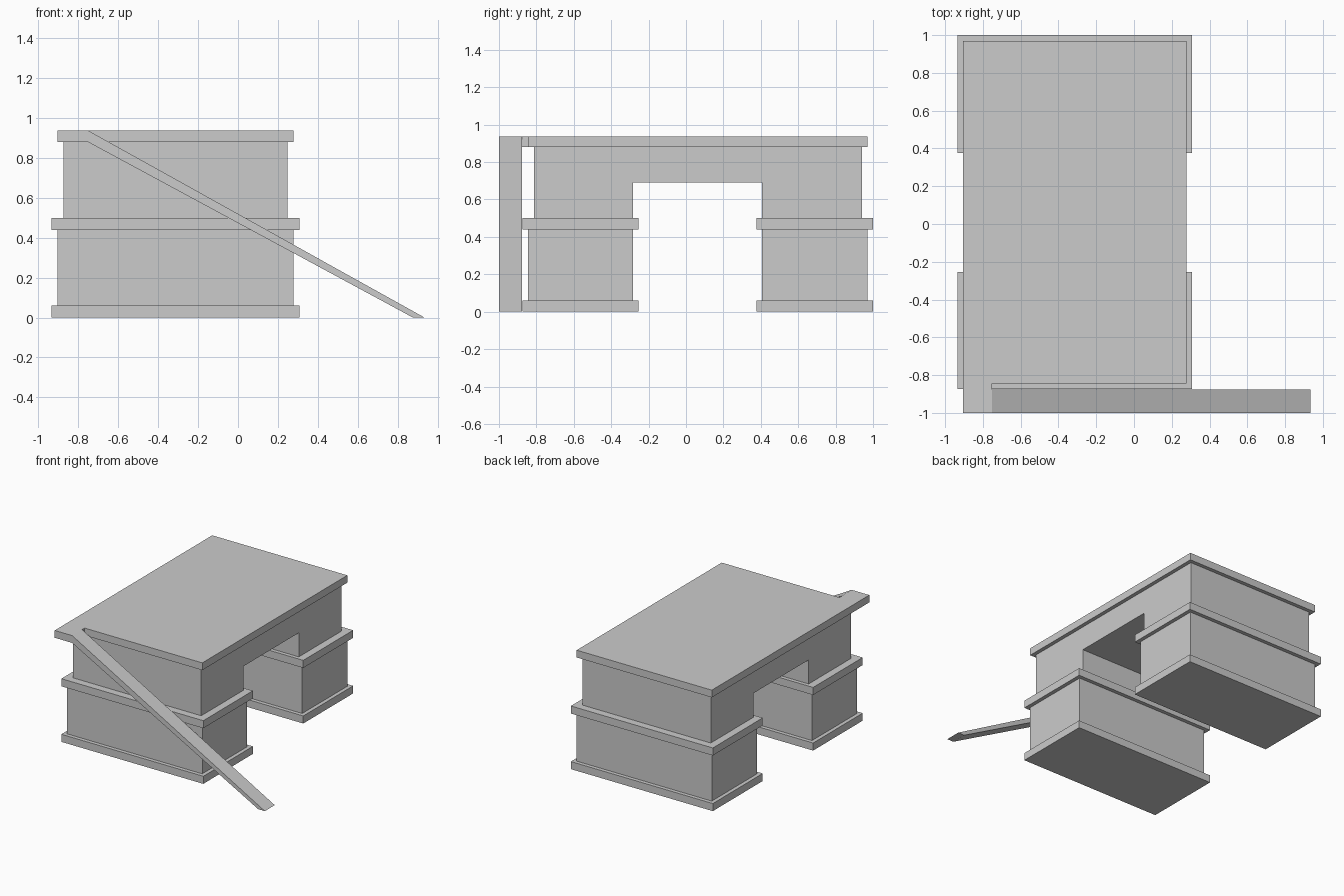
import bpy
import bmesh

cube = bpy.data.objects.get("Cube")
if cube:
    bpy.data.objects.remove(cube, do_unlink=True)

# Single plain grey
grey = bpy.data.materials.new("plain grey")
grey.use_nodes = True
colour = (0.6, 0.6, 0.6, 1)
grey.diffuse_color = colour
grey.node_tree.nodes["Principled BSDF"].inputs["Base Color"].default_value = colour


def prism(name, outline, depth, place):
    """Extrude a flat outline between two depths; place maps (a, b, depth) to xyz."""
    bm = bmesh.new()
    rings = [[bm.verts.new(place(a, b, d)) for a, b in outline] for d in depth]
    n = len(outline)
    for ring in rings:
        bm.faces.new(ring)
    for i in range(n):
        j = (i + 1) % n
        bm.faces.new((rings[0][i], rings[0][j], rings[1][j], rings[1][i]))
    bmesh.ops.recalc_face_normals(bm, faces=bm.faces)
    mesh = bpy.data.meshes.new(name)
    bm.to_mesh(mesh)
    bm.free()
    mesh.materials.append(grey)
    obj = bpy.data.objects.new(name, mesh)
    bpy.context.collection.objects.link(obj)
    return obj


def from_top(a, b, d):
    return (a, b, d)


def from_side(a, b, d):
    return (d, a, b)


def from_front(a, b, d):
    return (a, d, b)


def box(name, x, y, z):
    outline = [(x[0], y[0]), (x[1], y[0]), (x[1], y[1]), (x[0], y[1])]
    return prism(name, outline, z, from_top)


LEDGE = 0.03                       # overhang of every ledge
X0, X1 = -0.935, 0.308             # widest extent of the building
FLOOR, BAND, ROOF, TOP = 0.06, 0.44, 0.88, 0.938

# Two lower blocks, each with a plinth, walls and a ledge
for side, y0, y1 in (("front", -0.874, -0.254), ("back", 0.376, 1.0)):
    box(side + "_plinth", (X0, X1), (y0, y1), (0, FLOOR))
    box(side + "_lower_walls", (X0 + LEDGE, X1 - LEDGE),
        (y0 + LEDGE, y1 - LEDGE), (FLOOR, BAND))
    box(side + "_ledge", (X0, X1), (y0, y1), (BAND, BAND + FLOOR))

# Upper storey bridging the passage
bridge = [(-0.814, 0.5), (-0.284, 0.5), (-0.284, 0.69), (0.406, 0.69),
          (0.406, 0.5), (0.94, 0.5), (0.94, ROOF), (-0.814, ROOF)]
prism("upper_storey", bridge, (X0 + 2 * LEDGE, X1 - 2 * LEDGE), from_side)

# Roof slab with the landing that joins the ramp
LANDING = -0.752
roof = [(X0 + LEDGE, -1), (LANDING, -1), (LANDING, -0.844),
        (X1 - LEDGE, -0.844), (X1 - LEDGE, 0.97), (X0 + LEDGE, 0.97)]
prism("roof_and_landing", roof, (ROOF, TOP), from_top)

# Sloping ramp down to the ground
ramp = [(LANDING, TOP), (LANDING, ROOF), (0.877, 0), (0.935, 0)]
prism("ramp", ramp, (-1, -0.876), from_front)
